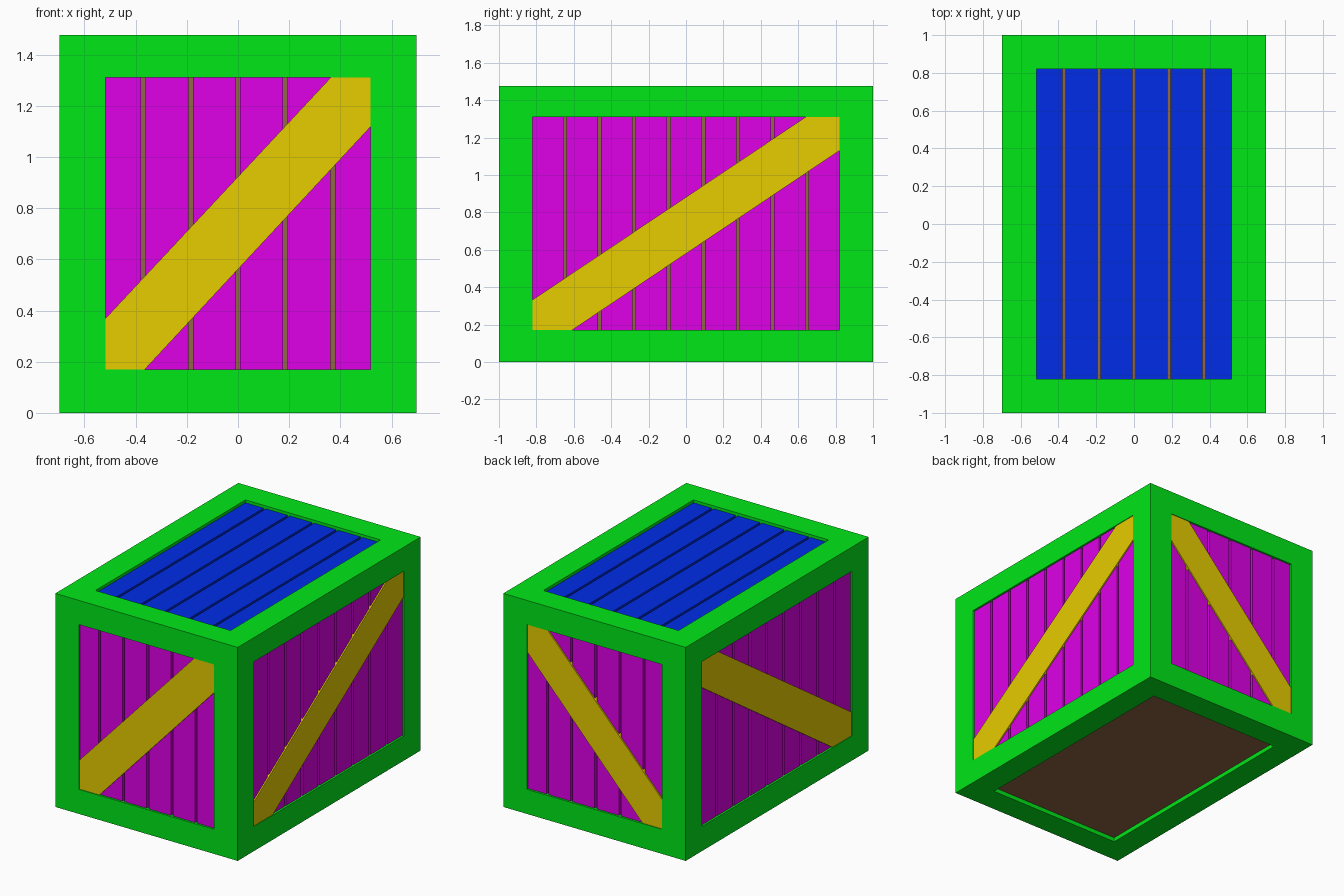
import bpy
import bmesh
from mathutils import Vector

cube = bpy.data.objects.get("Cube")
if cube:
    bpy.data.objects.remove(cube, do_unlink=True)

# Overall half sizes, opening limits and depths below the frame surface
HX, HY, H = 0.698, 1.0, 1.477
OX, OY, Z0, Z1 = 0.517, 0.82, 0.17, 1.31
PLANK_IN, BRACE_IN, LID_IN, CORE_IN, BASE_IN = 0.014, 0.005, 0.02, 0.042, 0.03
PITCH, GAP = 0.185, 0.017


def material(name, r, g, b):
    m = bpy.data.materials.new(name)
    m.use_nodes = True
    m.diffuse_color = (r, g, b, 1)
    m.node_tree.nodes["Principled BSDF"].inputs["Base Color"].default_value = (r, g, b, 1)
    return m


green = material("frame green", 0.0, 0.82, 0.009)
magenta = material("plank magenta", 0.77, 0.0, 0.84)
yellow = material("brace yellow", 0.8, 0.61, 0.0)
blue = material("lid blue", 0.0, 0.027, 0.84)
brown = material("core brown", 0.28, 0.135, 0.06)


def add_box(bm, lo, hi):
    lo, hi = Vector(lo), Vector(hi)
    verts = bmesh.ops.create_cube(bm, size=1)["verts"]
    for v in verts:
        v.co = (lo + hi) / 2 + v.co * (hi - lo)


def finish(bm, name, mat):
    bmesh.ops.recalc_face_normals(bm, faces=bm.faces)
    mesh = bpy.data.meshes.new(name)
    bm.to_mesh(mesh)
    bm.free()
    mesh.materials.append(mat)
    ob = bpy.data.objects.new(name, mesh)
    bpy.context.collection.objects.link(ob)


def wall_point(side, u, z, depth):
    """Point on a wall: u runs along the wall, depth is measured inwards."""
    axis, sign = side
    if axis == "x":
        return Vector((sign * (HX - depth), u, z))
    return Vector((u, sign * (HY - depth), z))


def sorted_box(bm, a, b):
    add_box(bm, [min(p) for p in zip(a, b)], [max(p) for p in zip(a, b)])


# Frame: four posts with rails between them
bm = bmesh.new()
for sx in (-1, 1):
    for sy in (-1, 1):
        sorted_box(bm, (sx * OX, sy * OY, 0), (sx * HX, sy * HY, H))
for low, high in ((0, Z0), (Z1, H)):
    for s in (-1, 1):
        sorted_box(bm, (-OX, s * OY, low), (OX, s * HY, high))
        sorted_box(bm, (s * OX, -OY, low), (s * HX, OY, high))
finish(bm, "frame", green)

# Core box seen in the gaps and underneath
bm = bmesh.new()
add_box(bm, (CORE_IN - HX, CORE_IN - HY, BASE_IN), (HX - CORE_IN, HY - CORE_IN, H - CORE_IN))
finish(bm, "core", brown)


def plank_spans(count):
    for i in range(count):
        mid = (i - (count - 1) / 2) * PITCH
        yield mid - (PITCH - GAP) / 2, mid + (PITCH - GAP) / 2


# Wall planks and diagonal braces
walls = {"front": ("y", -1), "back": ("y", 1), "left": ("x", 1), "right": ("x", -1)}
for name, side in walls.items():
    end_wall = side[0] == "y"
    bm = bmesh.new()
    for a, b in plank_spans(6 if end_wall else 9):
        sorted_box(bm, wall_point(side, a, Z0 - 0.05, PLANK_IN),
                   wall_point(side, b, Z1 + 0.05, CORE_IN + 0.01))
    finish(bm, name + "_planks", magenta)

    # Brace outline, cut off by the opening at its lower and upper ends
    half = OX if end_wall else OY
    run0, rise0, run1, rise1 = (0.153, 0.2, 0.155, 0.193) if end_wall else (0.21, 0.163, 0.18, 0.18)
    outline = [(-half, Z0), (-half + run0, Z0), (half, Z1 - rise1),
               (half, Z1), (half - run1, Z1), (-half, Z0 + rise0)]
    bm = bmesh.new()
    face = bm.faces.new([bm.verts.new(wall_point(side, u, z, BRACE_IN)) for u, z in outline])
    ext = bmesh.ops.extrude_face_region(bm, geom=[face], use_keep_orig=True)
    inward = wall_point(side, 0, 0, CORE_IN) - wall_point(side, 0, 0, 0)
    moved = [g for g in ext["geom"] if isinstance(g, bmesh.types.BMVert)]
    bmesh.ops.translate(bm, verts=moved, vec=inward)
    finish(bm, name + "_brace", yellow)

# Lid planks
bm = bmesh.new()
for a, b in plank_spans(6):
    add_box(bm, (a, -OY - 0.05, H - CORE_IN - 0.01), (b, OY + 0.05, H - LID_IN))
finish(bm, "lid_planks", blue)
